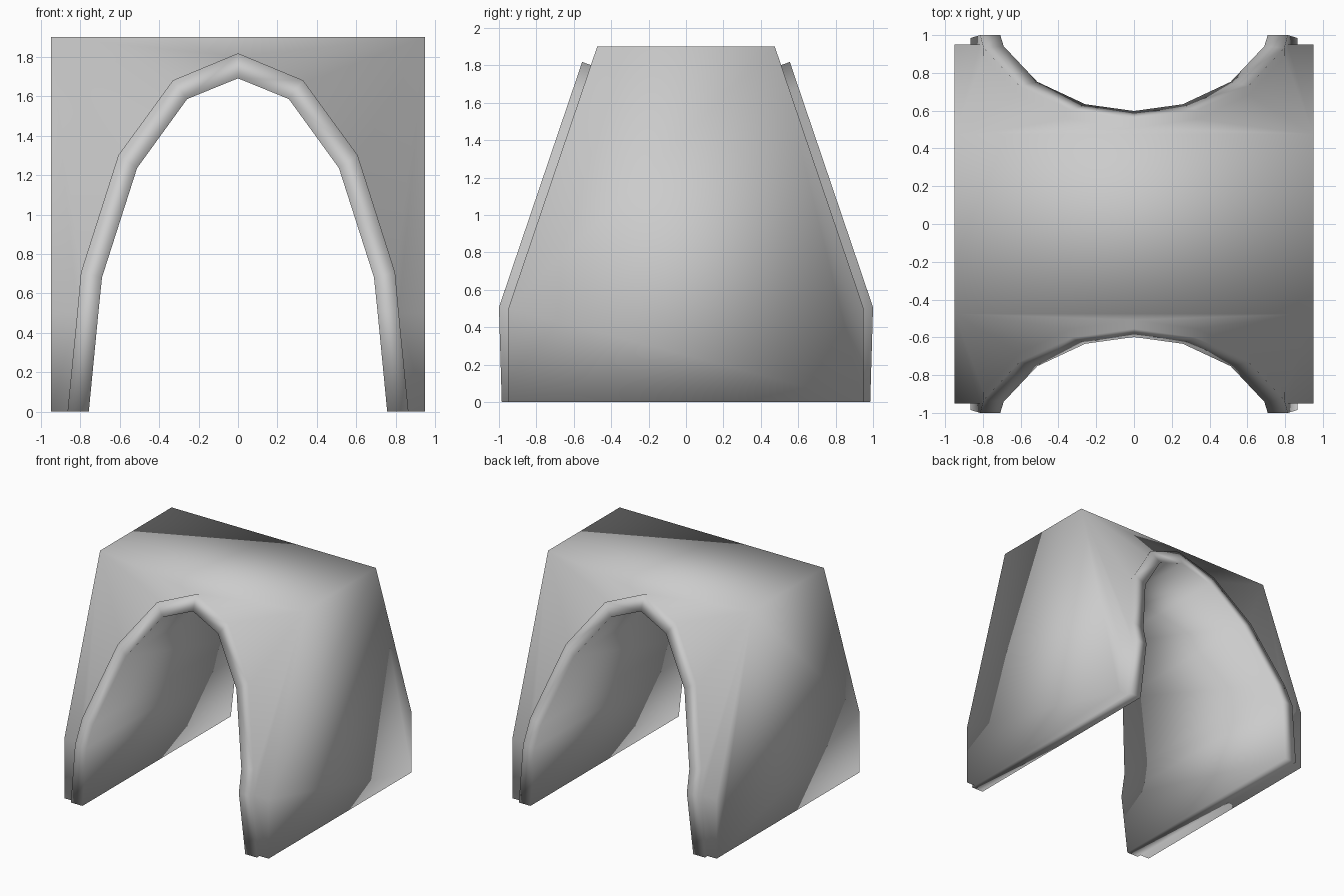
import bpy
import bmesh

cube = bpy.data.objects.get("Cube")
if cube:
    bpy.data.objects.remove(cube)

HALF = 0.95      # half width and half depth of the block
TOP = 1.9        # block height
KNEE = 0.5       # height where the end walls start leaning in
TOP_Y = 0.475    # half depth at the top


def wall_y(z):
    """Half depth of the block at height z."""
    t = max(0, (z - KNEE) / (TOP - KNEE))
    return HALF + (TOP_Y - HALF) * t


def trim_offset(z):
    """Outward and upward shift of the trim face from the end wall."""
    if z < 0.01:
        return 0.035, 0
    if z <= KNEE:
        return 0.05, 0.006
    return 0.047, 0.016


def full_arch(half):
    """Mirror a half arch, listed from the foot to the crown."""
    return half + [(-x, z) for x, z in reversed(half[:-1])]


outer = full_arch([(0.865, 0), (0.815, KNEE), (0.797, 0.69), (0.607, 1.285),
                   (0.33, 1.665), (0, 1.802)])
inner = full_arch([(0.757, 0), (0.708, KNEE), (0.69, 0.665), (0.512, 1.22),
                   (0.258, 1.57), (0, 1.675)])

bm = bmesh.new()


def base_ring(arch, s):
    return [bm.verts.new((x, s * wall_y(z), z)) for x, z in arch]


def raised_ring(arch, s):
    ring = []
    for x, z in arch:
        dy, dz = trim_offset(z)
        ring.append(bm.verts.new((x, s * (wall_y(z) + dy), z + dz)))
    return ring


def bridge(a, b):
    for i in range(len(a) - 1):
        bm.faces.new((a[i], a[i + 1], b[i + 1], b[i]))


ends = {}
for s in (-1, 1):
    base = base_ring(outer, s)
    face = raised_ring(outer, s)
    lip = raised_ring(inner, s)
    # Raised arch trim
    bridge(base, face)
    bridge(face, lip)
    # End wall around the arch
    left = base_ring([(HALF, 0), (HALF, KNEE), (HALF, TOP)], s)
    right = base_ring([(-HALF, 0), (-HALF, KNEE), (-HALF, TOP)], s)
    bridge(left[:2], base[:2])
    bridge(right[:2], [base[-1], base[-2]])
    bm.faces.new([left[1], left[2], right[2], right[1]] + base[-2:0:-1])
    ends[s] = base, face, lip, left, right

front, back = ends[-1], ends[1]

# Tunnel lining
bridge(front[2], back[2])

# Side walls and roof
for k in (3, 4):
    bm.faces.new(front[k] + back[k][::-1])
bm.faces.new((front[3][2], front[4][2], back[4][2], back[3][2]))

# Undersides of the two legs
for k, foot in ((3, 0), (4, -1)):
    rim = [[end[k][0]] + [end[j][foot] for j in range(3)] for end in (front, back)]
    bm.faces.new(rim[0] + rim[1][::-1])

bmesh.ops.recalc_face_normals(bm, faces=bm.faces)
for f in bm.faces:
    f.smooth = True

mesh = bpy.data.meshes.new("arched_tunnel")
bm.to_mesh(mesh)
bm.free()

# Plain grey finish
grey = bpy.data.materials.new("light_grey")
grey.use_nodes = True
color = (0.6, 0.6, 0.6, 1)
grey.diffuse_color = color
grey.node_tree.nodes["Principled BSDF"].inputs["Base Color"].default_value = color
mesh.materials.append(grey)

tunnel = bpy.data.objects.new("arched_tunnel", mesh)
bpy.context.collection.objects.link(tunnel)
